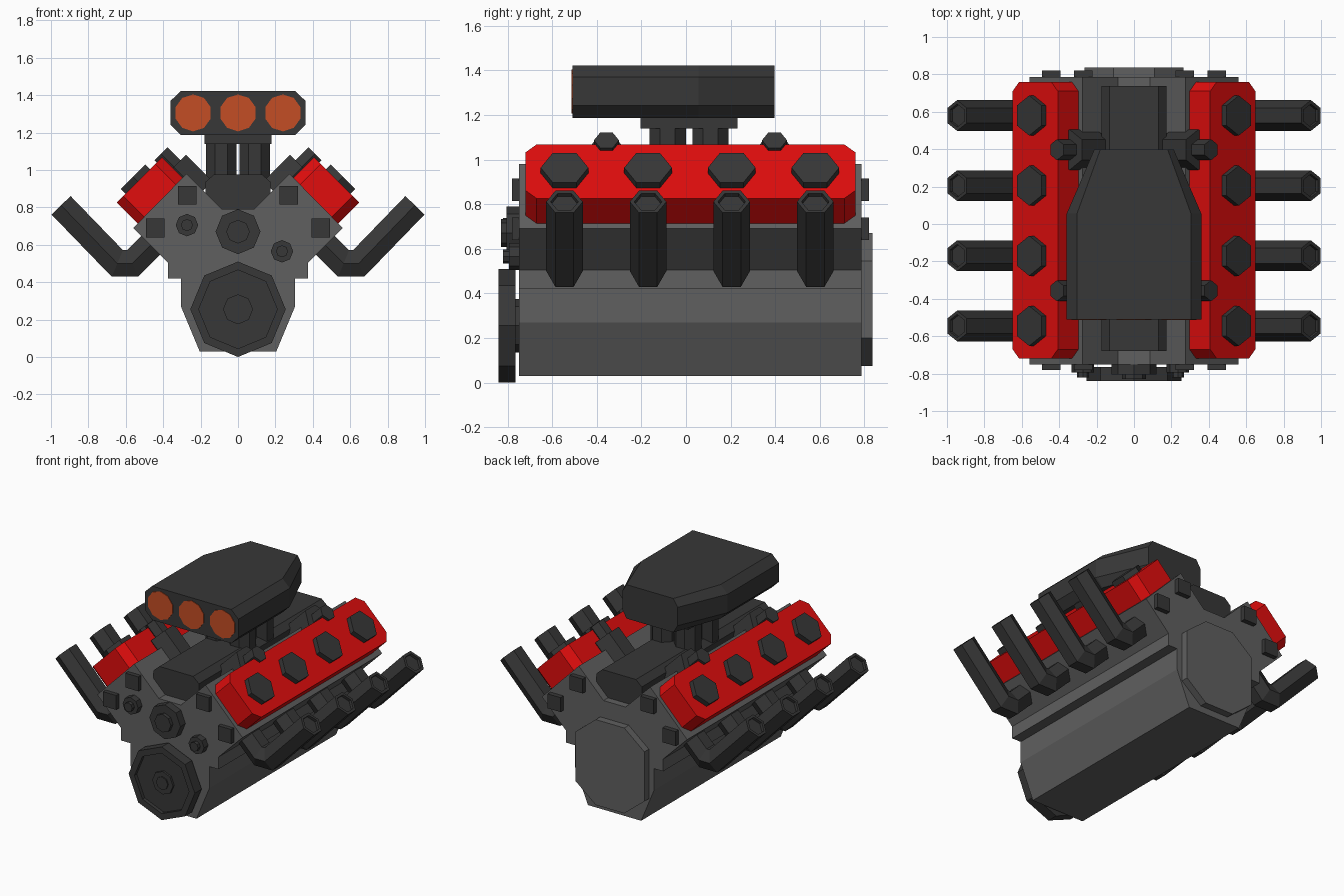
import bpy, bmesh, math
from mathutils import Vector

if "Cube" in bpy.data.objects:
    bpy.data.objects.remove(bpy.data.objects["Cube"])


def material(name, rgb):
    m = bpy.data.materials.new(name)
    m.diffuse_color = (*rgb, 1)
    m.use_nodes = True
    m.node_tree.nodes["Principled BSDF"].inputs["Base Color"].default_value = m.diffuse_color
    return m


GRAY = material("block gray", (0.115, 0.115, 0.115))
DARK = material("dark metal", (0.038, 0.038, 0.038))
RED = material("cover red", (0.75, 0.004, 0.004))
ORANGE = material("intake orange", (0.55, 0.075, 0.018))
S = math.sqrt(0.5)
CYL_Y = (-0.545, -0.17, 0.205, 0.58)


def loft(name, rings, mat, mirror=False):
    """Skin a list of equal-length point rings and cap both ends."""
    bm = bmesh.new()
    vs = [[bm.verts.new(p) for p in r] for r in rings]
    n = len(rings[0])
    for a, b in zip(vs, vs[1:]):
        for i in range(n):
            j = (i + 1) % n
            bm.faces.new((a[i], a[j], b[j], b[i]))
    bm.faces.new(vs[0])
    bm.faces.new(vs[-1])
    bmesh.ops.recalc_face_normals(bm, faces=bm.faces)
    me = bpy.data.meshes.new(name)
    bm.to_mesh(me)
    bm.free()
    me.materials.append(mat)
    ob = bpy.data.objects.new(name, me)
    bpy.context.collection.objects.link(ob)
    if mirror:
        ob.modifiers.new("mirror", 'MIRROR')
    return ob


def both(half):
    """Close a right-hand half profile with its reflection."""
    return half + [(-x, z) for x, z in reversed(half)]


def along_y(name, prof, y0, y1, mat, mirror=False):
    return loft(name, [[(x, y, z) for x, z in prof] for y in (y0, y1)], mat, mirror)


def turned_y(name, cx, cz, steps, sides, mat):
    """Turned part on a y axis; steps are (radius, y)."""
    ang = [2 * math.pi * i / sides + math.pi / 2 for i in range(sides)]
    return loft(name, [[(cx + r * math.cos(a), y, cz + r * math.sin(a)) for a in ang]
                       for r, y in steps], mat)


def bank(u, y, n):
    """Point on the tilted right bank: u down the face, n out of it."""
    return ((n + u) * S, y, (n - u) * S)


def bank_hex(name, u, y, r, n0, n1, mat):
    ang = [math.pi * i / 3 for i in range(6)]
    return loft(name, [[bank(u + r * math.sin(a), y + r * math.cos(a), n) for a in ang]
                       for n in (n0, n1)], mat, True)


def box(name, x, z, h, y0, y1, mat):
    return along_y(name, [(x - h, z - h), (x + h, z - h), (x + h, z + h), (x - h, z + h)],
                   y0, y1, mat, True)


# Engine block with V heads and valley
along_y("engine_block", both([(0.205, 0.03), (0.305, 0.27), (0.305, 0.42), (0.375, 0.42),
                              (0.375, 0.505), (0.56, 0.69), (0.275, 0.98), (0.085, 0.79)]),
        -0.75, 0.787, GRAY)
# Rear bell housing plate
along_y("rear_plate", both([(0.11, 0.075), (0.265, 0.2), (0.265, 0.545), (0.11, 0.67)]),
        0.78, 0.837, GRAY)

# Valve covers with clipped corners
u0, u1, y0, y1, c = -0.467, -0.125, -0.72, 0.76, 0.05
outline = [(u0 + c, y0), (u1 - c, y0), (u1, y0 + c), (u1, y1 - c),
           (u1 - c, y1), (u0 + c, y1), (u0, y1 - c), (u0, y0 + c)]
loft("valve_cover", [[bank(u, y, n) for u, y in outline] for n in (0.88, 1.043)], RED, True)

# Cover caps and exhaust pipes, one per cylinder
path = [Vector(p) for p in ((0.42, 0.645), (0.565, 0.5), (0.645, 0.5), (0.946, 0.811))]
for k, cy in enumerate(CYL_Y):
    bank_hex(f"cover_cap_{k}", -0.285, cy, 0.107, 1.03, 1.078, DARK)
    dirs = [(b - a).normalized() for a, b in zip(path, path[1:])]
    stations = []
    for i, p in enumerate(path):
        d0, d1 = dirs[max(i - 1, 0)], dirs[min(i, 2)]
        t = (d0 + d1).normalized()
        stations.append((p, Vector((-t.y, t.x)) / t.dot(d0), 0.082))
    end, side, _ = stations[-1]
    stations += [(end, side, 0.062), (end - dirs[-1] * 0.02, side, 0.062)]
    rings = []
    for p, s, r in stations:
        ring = []
        for i in range(6):
            a = math.pi * i / 3
            q = p + s * (r * math.sin(a))
            ring.append((q.x, cy + r * math.cos(a), q.y))
        rings.append(ring)
    loft(f"exhaust_pipe_{k}", rings, DARK, True)

# Breather posts on the inner cover edge
for k, cy in enumerate((-0.357, 0.397)):
    bank_hex(f"breather_base_{k}", -0.475, cy, 0.108, 0.76, 0.962, DARK)
    bank_hex(f"breather_post_{k}", -0.477, cy, 0.056, 0.95, 1.06, DARK)

# Intake manifold, barrels and plate
along_y("intake_manifold", both([(0.08, 0.785), (0.175, 0.88), (0.175, 0.935), (0.13, 0.975)]),
        -0.68, 0.737, DARK)
for k, (cx, cy) in enumerate(((0.09, -0.082), (0.09, 0.11))):
    ang = [math.pi / 4 * i + math.pi / 8 for i in range(8)]
    loft(f"intake_barrel_{k}", [[(cx + 0.088 * math.cos(a), cy + 0.088 * math.sin(a), z)
                                 for a in ang] for z in (0.94, 1.15)], DARK, True)
along_y("scoop_plate", both([(0.178, 1.14), (0.178, 1.2)]), -0.205, 0.232, DARK)

# Air scoop, tapering to the rear
rings = []
for y, w in ((-0.51, 0.36), (0.055, 0.36), (0.397, 0.213)):
    c = 0.055 * w / 0.36
    rings.append([(x, y, z) for x, z in both([(w - c, 1.187), (w, 1.242),
                                              (w, 1.37), (w - c, 1.423)])])
loft("air_scoop", rings, DARK)
for k, x in enumerate((-0.24, 0, 0.24)):
    turned_y(f"scoop_opening_{k}", x, 1.305, [(0.099, -0.505), (0.099, -0.514)], 10, ORANGE)

# Crank pulley with recessed face and hub
turned_y("crank_pulley", 0, 0.255,
         [(0.255, -0.765), (0.255, -0.84), (0.21, -0.84), (0.21, -0.815),
          (0.08, -0.815), (0.08, -0.83), (0.045, -0.83), (0.045, -0.838)], 8, DARK)
turned_y("crank_shaft", 0, 0.255, [(0.12, -0.74), (0.12, -0.77)], 8, DARK)
# Front pump and idler pulleys
turned_y("water_pump", 0, 0.67, [(0.12, -0.74), (0.12, -0.805), (0.063, -0.805),
                                 (0.063, -0.83)], 8, DARK)
for name, x, z in (("left_idler", -0.273, 0.705), ("right_idler", 0.235, 0.565)):
    turned_y(name, x, z, [(0.06, -0.74), (0.06, -0.795), (0.032, -0.795), (0.032, -0.82)],
             8, DARK)

# Square head plugs, front and rear
for k, (ya, yb) in enumerate(((-0.78, -0.74), (0.78, 0.82))):
    box(f"upper_plug_{k}", 0.272, 0.865, 0.05, ya, yb, DARK)
    box(f"lower_plug_{k}", 0.443, 0.69, 0.05, ya, yb, DARK)
